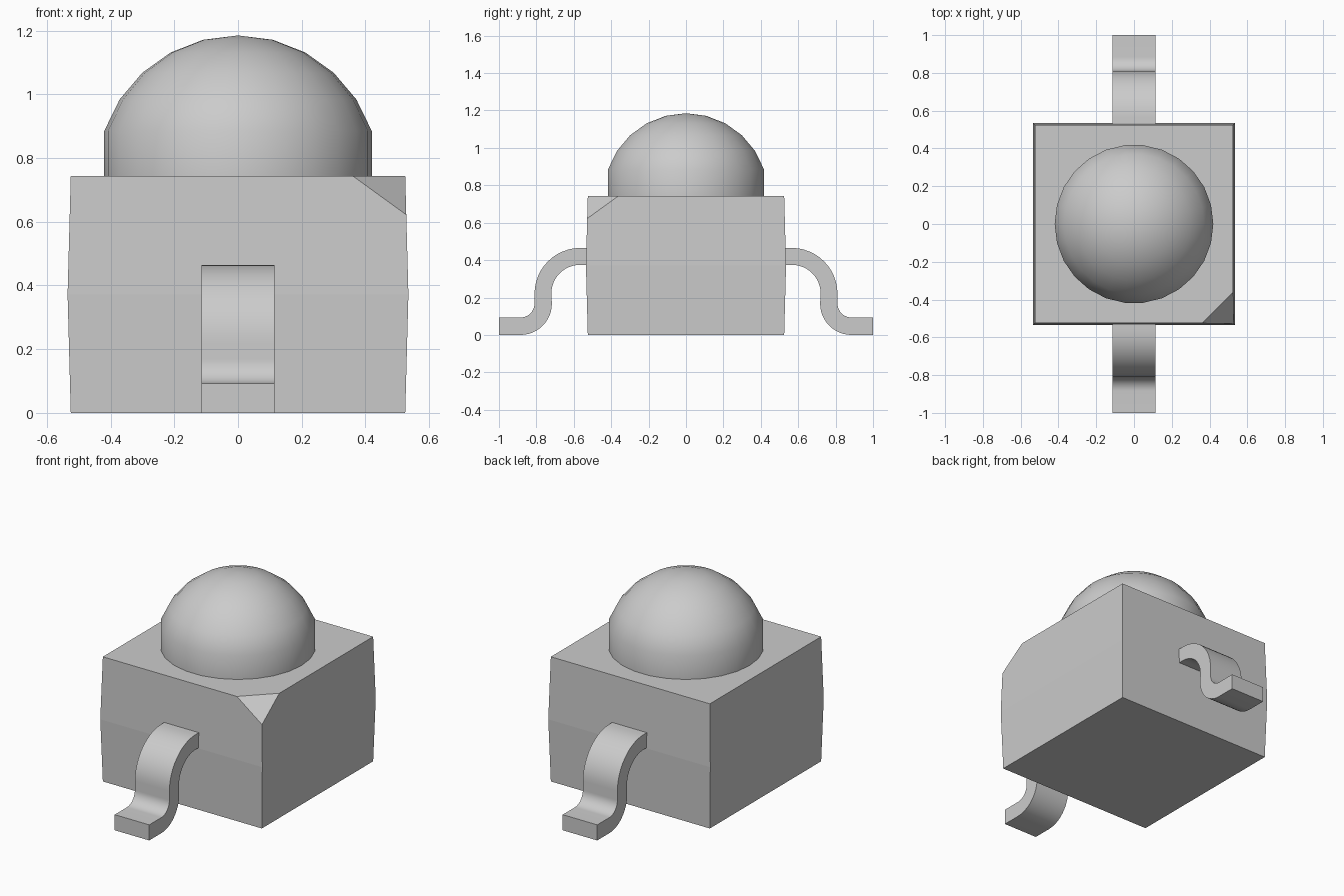
import bpy, bmesh, math
from mathutils import Vector

cube = bpy.data.objects.get("Cube")
if cube:
    bpy.data.objects.remove(cube, do_unlink=True)

grey = bpy.data.materials.new("light grey")
grey.use_nodes = True
colour = (0.6, 0.6, 0.6, 1)
grey.diffuse_color = colour
grey.node_tree.nodes["Principled BSDF"].inputs["Base Color"].default_value = colour


def finish(name, bm, smooth=False):
    """Turn a bmesh into a named, coloured object."""
    bmesh.ops.recalc_face_normals(bm, faces=bm.faces)
    mesh = bpy.data.meshes.new(name)
    bm.to_mesh(mesh)
    bm.free()
    mesh.materials.append(grey)
    obj = bpy.data.objects.new(name, mesh)
    bpy.context.collection.objects.link(obj)
    if smooth:
        bpy.ops.object.select_all(action='DESELECT')
        obj.select_set(True)
        bpy.context.view_layer.objects.active = obj
        bpy.ops.object.shade_smooth_by_angle(angle=math.radians(35))
    return obj


def loft(bm, rings):
    """Skin closed rings of points and cap both ends."""
    loops = [[bm.verts.new(p) for p in ring] for ring in rings]
    n = len(loops[0])
    for a, b in zip(loops, loops[1:]):
        for i in range(n):
            j = (i + 1) % n
            bm.faces.new((a[i], a[j], b[j], b[i]))
    bm.faces.new(loops[0])
    bm.faces.new(loops[-1])


# Body: square block that swells slightly at mid height
bm = bmesh.new()
loft(bm, [[(sx * w, sy * w, z) for sx, sy in ((-1, -1), (1, -1), (1, 1), (-1, 1))]
          for w, z in ((0.525, 0), (0.535, 0.372), (0.525, 0.744))])
# Cut the polarity corner at the front left of the top
p, q, r = Vector((0.36, -0.525, 0.744)), Vector((0.525, -0.36, 0.744)), Vector((0.5283, -0.5283, 0.622))
normal = (q - p).cross(r - p)
if normal.z < 0:
    normal.negate()
bmesh.ops.bisect_plane(bm, geom=bm.verts[:] + bm.edges[:] + bm.faces[:],
                       plane_co=p, plane_no=normal, clear_outer=True)
bmesh.ops.holes_fill(bm, edges=[e for e in bm.edges if e.is_boundary], sides=0)
finish("body", bm)

# Lens: short cylinder wall topped by a spherical cap
SIDES, STEPS, RADIUS, CENTRE = 26, 5, 0.444, 0.741
start = math.acos(0.42 / RADIUS)
profile = [(0.42, 0.744)]
for i in range(STEPS):
    a = start + (math.pi / 2 - start) * i / STEPS
    profile.append((RADIUS * math.cos(a), CENTRE + RADIUS * math.sin(a)))
bm = bmesh.new()
loft(bm, [[(rad * math.cos(k * math.tau / SIDES), rad * math.sin(k * math.tau / SIDES), z)
           for k in range(SIDES)] for rad, z in profile])
bm.faces.ensure_lookup_table()
bmesh.ops.poke(bm, faces=[bm.faces[-1]])
max(bm.verts, key=lambda v: v.co.z - v.co.xy.length).co.z = CENTRE + RADIUS
finish("lens_dome", bm, True)


# Leads: S-shaped strips, from the body wall down to a flat foot
def arc(cy, cz, rad, a0, a1, steps=12):
    return [(cy + rad * math.cos(math.radians(a0 + (a1 - a0) * i / steps)),
             cz + rad * math.sin(math.radians(a0 + (a1 - a0) * i / steps)))
            for i in range(steps + 1)]


upper = [(0.5, 0.465)] + arc(0.565, 0.22, 0.245, 90, 0) + arc(0.885, 0.168, 0.075, 180, 270) + [(1, 0.093)]
lower = [(0.5, 0.375)] + arc(0.565, 0.22, 0.155, 90, 0) + arc(0.885, 0.168, 0.168, 180, 270) + [(1, 0)]
for name, side in (("front_lead", -1), ("back_lead", 1)):
    bm = bmesh.new()
    loft(bm, [[(-0.114, side * y0, z0), (0.114, side * y0, z0),
               (0.114, side * y1, z1), (-0.114, side * y1, z1)]
              for (y0, z0), (y1, z1) in zip(upper, lower)])
    finish(name, bm, True)
